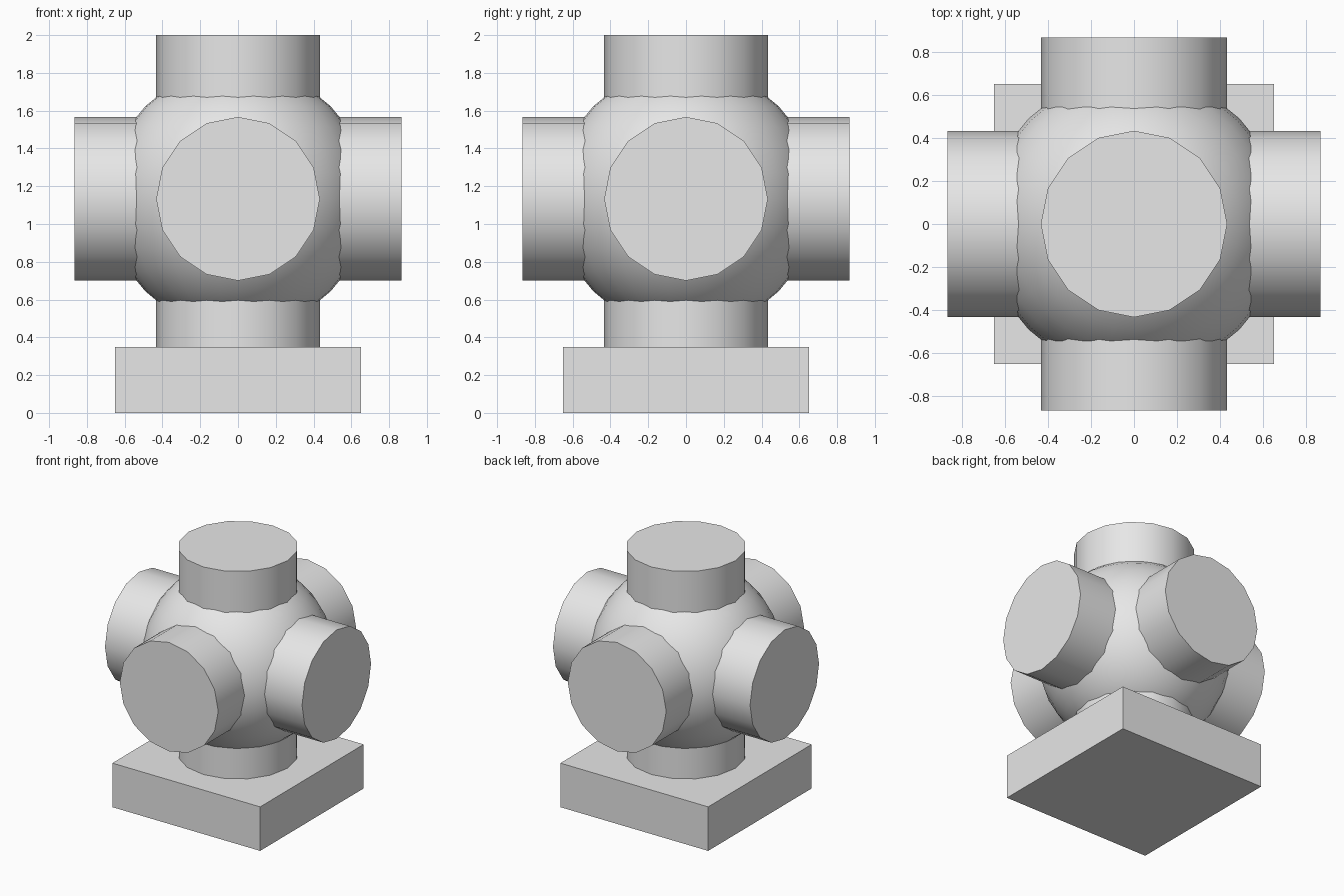
import bpy
import math

cube = bpy.data.objects.get("Cube")
if cube:
    bpy.data.objects.remove(cube, do_unlink=True)

UNIT = 0.4333            # pipe radius
CENTRE = 2 - 2 * UNIT    # height of the hub centre
BASE_H = 0.35

# Single grey material
grey = bpy.data.materials.new("plain_grey")
grey.use_nodes = True
colour = (0.8, 0.8, 0.8, 1)
grey.diffuse_color = colour
grey.node_tree.nodes["Principled BSDF"].inputs["Base Color"].default_value = colour


def finish(name, smooth=True):
    obj = bpy.context.object
    obj.name = name
    obj.data.materials.append(grey)
    if smooth:
        bpy.ops.object.shade_smooth_by_angle(angle=math.radians(30))
    return obj


# Square base
bpy.ops.mesh.primitive_cube_add(size=1, location=(0, 0, BASE_H / 2))
bpy.context.object.scale = (3 * UNIT, 3 * UNIT, BASE_H)
bpy.ops.object.transform_apply(location=False, rotation=False, scale=True)
finish("square_base", smooth=False)

# Round hub
bpy.ops.mesh.primitive_uv_sphere_add(segments=32, ring_count=16,
                                     radius=1.6 * UNIT, location=(0, 0, CENTRE))
finish("hub_sphere")

# Three crossing pipes, one along each axis
quarter = math.pi / 2
for name, turn in (("upright_pipe", (0, 0, 0)),
                   ("side_pipe", (0, quarter, 0)),
                   ("front_back_pipe", (quarter, 0, 0))):
    bpy.ops.mesh.primitive_cylinder_add(vertices=16, radius=UNIT, depth=4 * UNIT,
                                        location=(0, 0, CENTRE), rotation=turn)
    finish(name)
